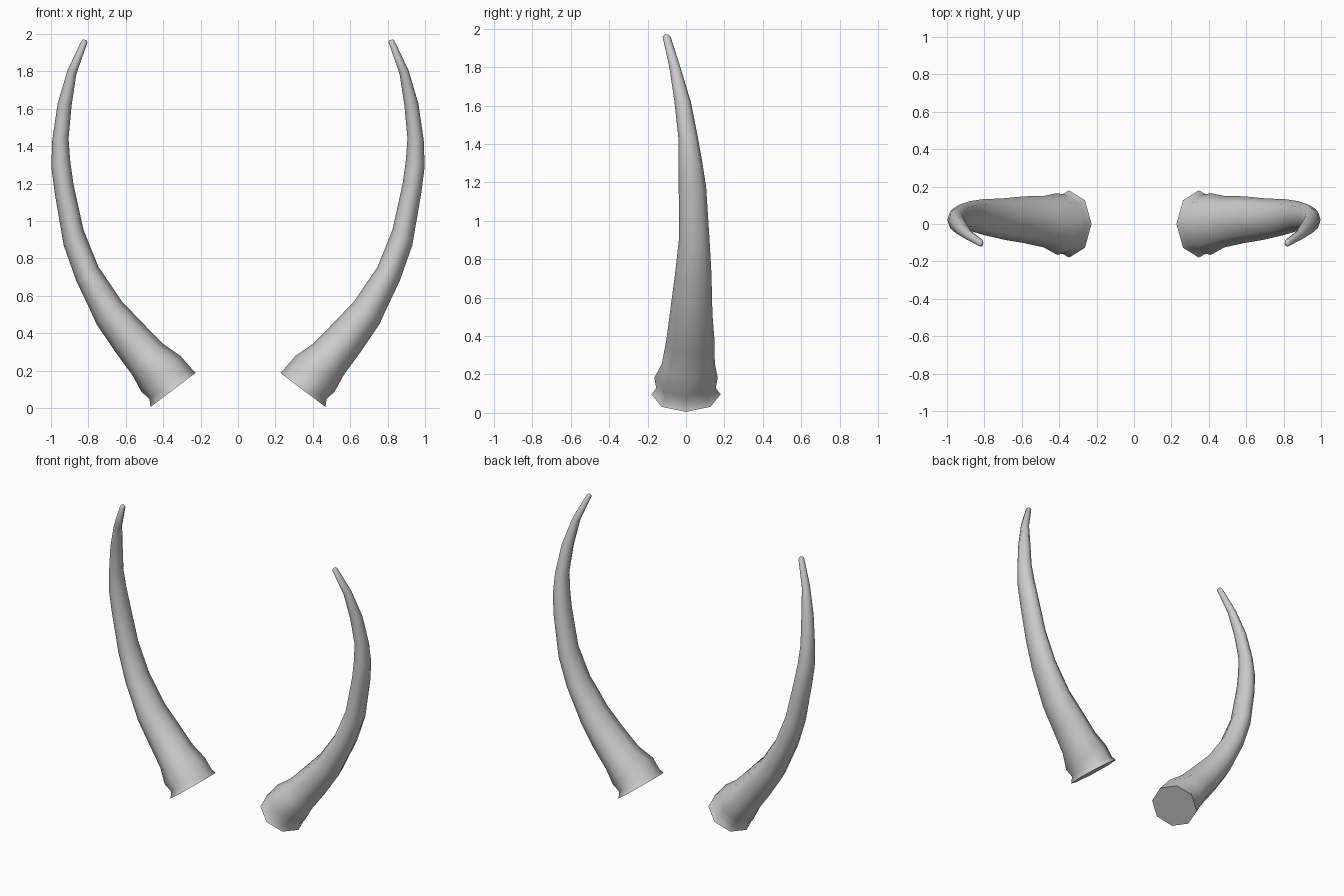
import bpy, bmesh
from math import cos, sin, tau, radians

if "Cube" in bpy.data.objects:
    bpy.data.objects.remove(bpy.data.objects["Cube"])

SIDES = 8

# Horn cross-sections: inner x, z / outer x, z / front y, back y
RINGS = [
    (.227, .187, .468, .005, -.18, .18),
    (.250, .212, .473, .048, -.155, .155),
    (.307, .278, .516, .086, -.165, .165),
    (.400, .342, .565, .176, -.125, .15),
    (.516, .460, .660, .305, -.102, .148),
    (.623, .572, .757, .450, -.085, .138),
    (.690, .672, .803, .550, -.072, .135),
    (.746, .754, .865, .680, -.058, .133),
    (.826, .952, .932, .870, -.036, .122),
    (.880, 1.198, .980, 1.150, -.038, .105),
    (.897, 1.320, .998, 1.290, -.039, .085),
    (.906, 1.438, .993, 1.430, -.04, .062),
    (.890, 1.615, .965, 1.625, -.06, .025),
    (.864, 1.786, .912, 1.805, -.086, -.028),
    (.805, 1.955, .837, 1.962, -.122, -.08),
    (.811, 1.967, .829, 1.970, -.112, -.09),
]

# Plain grey horn material
grey = bpy.data.materials.new("light_grey")
grey.use_nodes = True
grey.diffuse_color = (.6, .6, .6, 1)
grey.node_tree.nodes["Principled BSDF"].inputs["Base Color"].default_value = (.6, .6, .6, 1)


def horn(name, side):
    """Loft the cross-sections into one curved horn; side is +1 or -1."""
    bm = bmesh.new()
    loops = []
    for xi, zi, xo, zo, y0, y1 in RINGS:
        loop = []
        for i in range(SIDES):
            c, s = cos(tau * i / SIDES), sin(tau * i / SIDES)
            x = (xi + xo + c * (xo - xi)) / 2
            y = (y0 + y1 + s * (y1 - y0)) / 2
            z = (zi + zo + c * (zo - zi)) / 2
            loop.append(bm.verts.new((side * x, y, z)))
        loops.append(loop)
    for a, b in zip(loops, loops[1:]):
        for i in range(SIDES):
            j = (i + 1) % SIDES
            bm.faces.new((a[i], a[j], b[j], b[i]))
    # Flat base and blunt tip
    bm.faces.new(loops[0])
    bm.faces.new(loops[-1])
    bmesh.ops.recalc_face_normals(bm, faces=bm.faces)
    mesh = bpy.data.meshes.new(name)
    bm.to_mesh(mesh)
    bm.free()
    mesh.materials.append(grey)
    obj = bpy.data.objects.new(name, mesh)
    bpy.context.collection.objects.link(obj)
    bpy.ops.object.select_all(action="DESELECT")
    obj.select_set(True)
    bpy.context.view_layer.objects.active = obj
    bpy.ops.object.shade_smooth_by_angle(angle=radians(70))


horn("left_horn", 1)
horn("right_horn", -1)
